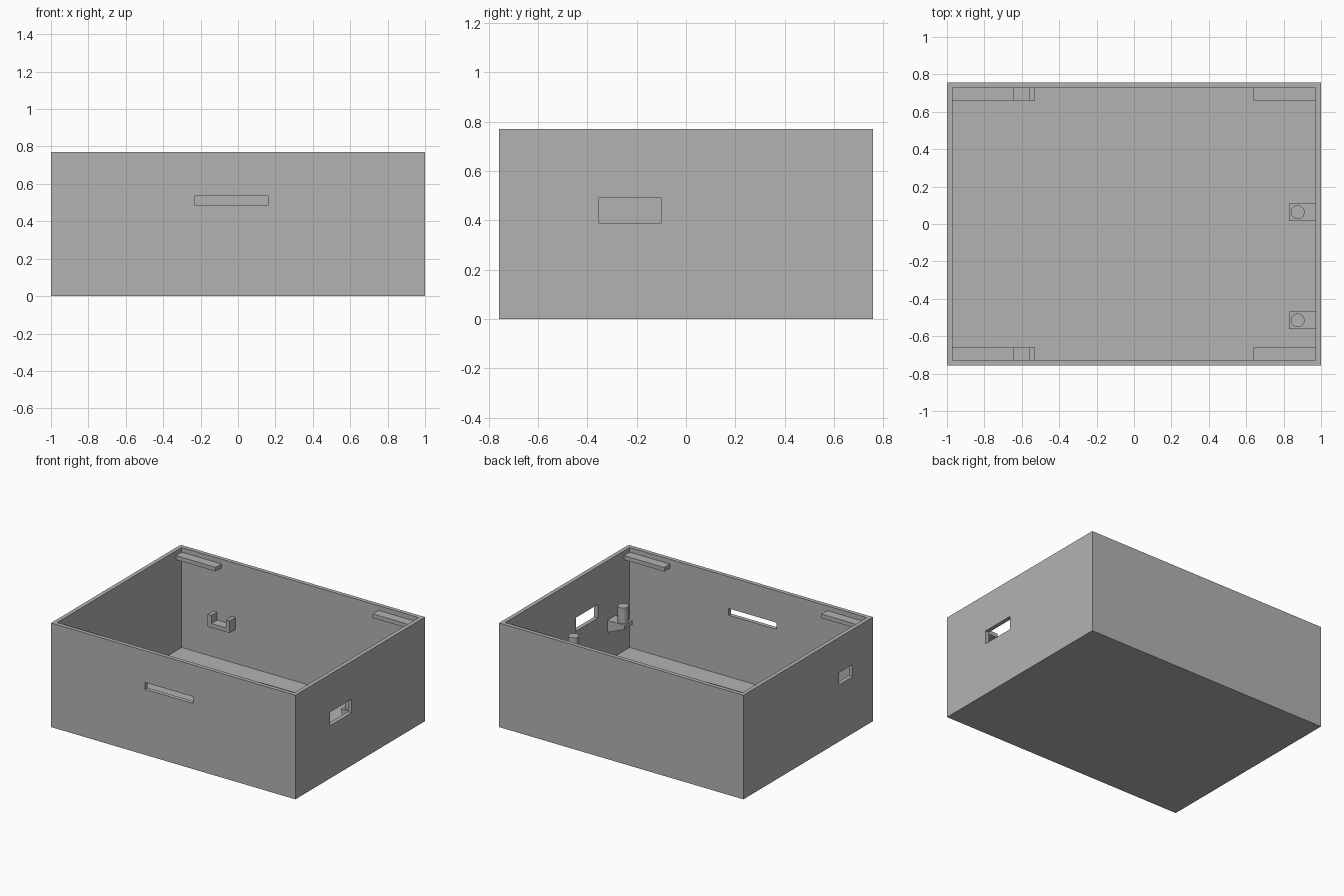
import bpy
import bmesh

if "Cube" in bpy.data.objects:
    bpy.data.objects.remove(bpy.data.objects["Cube"], do_unlink=True)

# Single matte grey
grey = bpy.data.materials.new("plain_grey")
grey.use_nodes = True
COLOR = (0.45, 0.45, 0.45, 1)
grey.diffuse_color = COLOR
grey.node_tree.nodes["Principled BSDF"].inputs["Base Color"].default_value = COLOR

X, Y, H, WALL = 1.0, 0.757, 0.77, 0.03
IX, IY = X - WALL, Y - WALL


def finish(name, bm):
    bmesh.ops.recalc_face_normals(bm, faces=bm.faces)
    mesh = bpy.data.meshes.new(name)
    bm.to_mesh(mesh)
    bm.free()
    mesh.materials.append(grey)
    obj = bpy.data.objects.new(name, mesh)
    bpy.context.collection.objects.link(obj)
    return obj


def box(name, xs, ys, zs):
    bm = bmesh.new()
    bmesh.ops.create_cube(bm, size=1)
    for v in bm.verts:
        v.co = [r[0] if c < 0 else r[1] for c, r in zip(v.co, (xs, ys, zs))]
    return finish(name, bm)


def prism(name, profile, y0, y1):
    """Extrude an (x, z) profile along y."""
    bm = bmesh.new()
    face = bm.faces.new([bm.verts.new((x, y0, z)) for x, z in profile])
    out = bmesh.ops.extrude_face_region(bm, geom=[face])
    verts = [g for g in out["geom"] if isinstance(g, bmesh.types.BMVert)]
    bmesh.ops.translate(bm, verts=verts, vec=(0, y1 - y0, 0))
    return finish(name, bm)


def cut(target, cutter):
    cutter.hide_render = True
    mod = target.modifiers.new("cut", "BOOLEAN")
    mod.operation, mod.solver, mod.object = "DIFFERENCE", "EXACT", cutter
    bpy.context.view_layer.objects.active = target
    bpy.ops.object.modifier_apply(modifier=mod.name)
    bpy.data.objects.remove(cutter, do_unlink=True)


# Open-topped case with wall openings
case = box("case_shell", (-X, X), (-Y, Y), (0, H))
cut(case, box("cavity", (-IX, IX), (-IY, IY), (WALL, H + 0.1)))
cut(case, box("front_slot", (-0.23, 0.16), (-Y - 0.1, -IY + 0.02), (0.485, 0.535)))
cut(case, box("left_opening", (IX - 0.02, X + 0.1), (-0.355, -0.10), (0.39, 0.49)))
cut(case, box("right_opening", (-X - 0.1, -IX + 0.02), (-0.52, -0.36), (0.42, 0.51)))

# Lid ledges and U-shaped brackets on the front and back walls
u_shape = [(-0.71, 0.28), (-0.53, 0.28), (-0.53, 0.37), (-0.56, 0.37),
           (-0.56, 0.31), (-0.68, 0.31), (-0.68, 0.37), (-0.71, 0.37)]
for side, s in (("front", -1), ("back", 1)):
    ys = sorted((s * IY, s * 0.66))
    box(side + "_ledge_right", (-IX, -0.645), ys, (0.705, 0.735))
    box(side + "_ledge_left", (0.64, IX), ys, (0.705, 0.735))
    prism(side + "_bracket", u_shape, *ys)

# Gusseted shelves with round pegs on the left wall
shelf = [(IX, 0.24), (IX, 0.33), (0.83, 0.33), (0.83, 0.30)]
for side, y in (("front", -0.515), ("back", 0.063)):
    prism(side + "_peg_shelf", shelf, y - 0.047, y + 0.047)
    bm = bmesh.new()
    bmesh.ops.create_cone(bm, cap_ends=True, segments=32, radius1=0.037,
                          radius2=0.037, depth=0.115)
    bmesh.ops.translate(bm, verts=bm.verts, vec=(0.875, y, 0.3875))
    peg = finish(side + "_peg", bm)
    bpy.ops.object.select_all(action="DESELECT")
    peg.select_set(True)
    bpy.context.view_layer.objects.active = peg
    bpy.ops.object.shade_smooth_by_angle()
